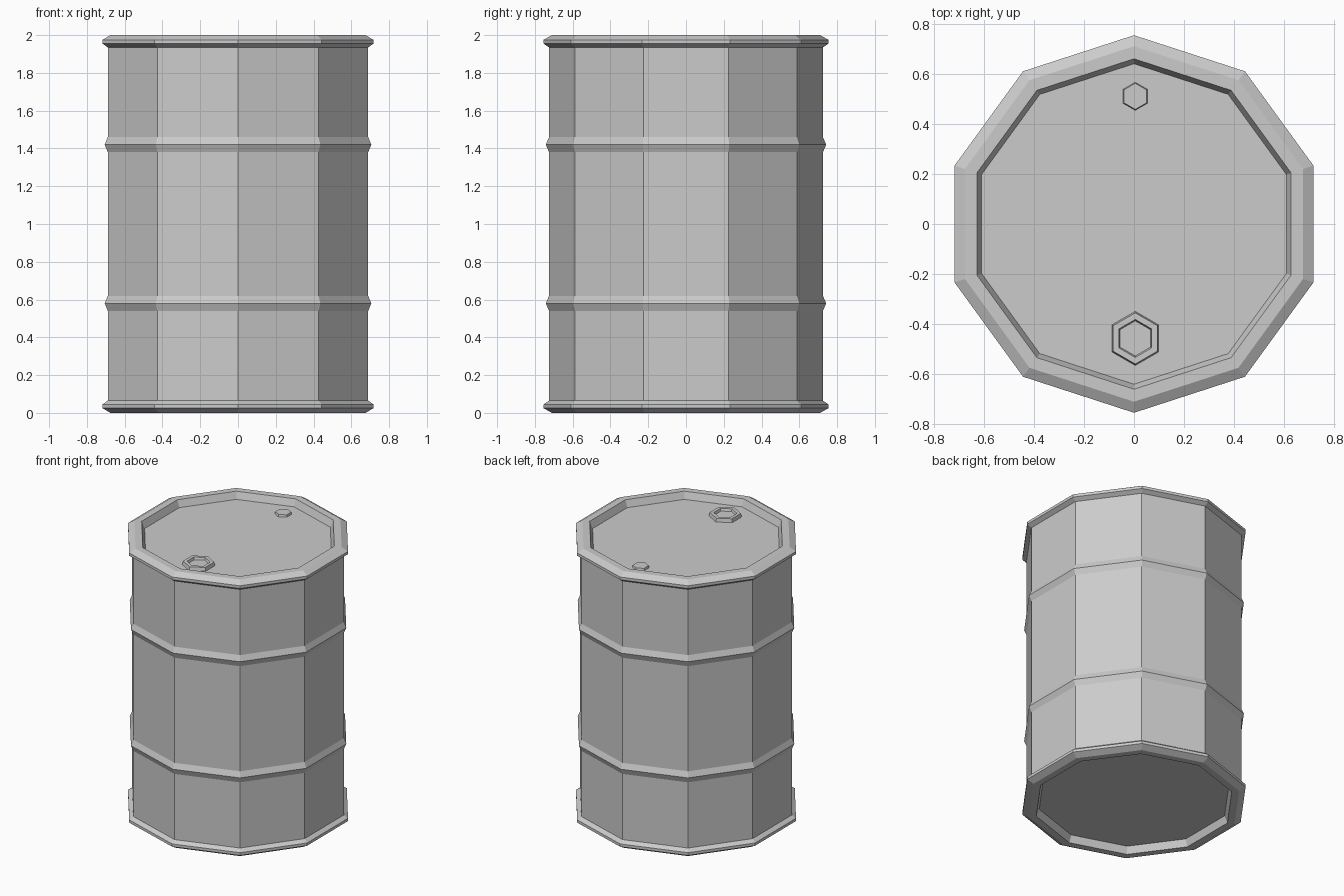
import bpy
import bmesh
from math import sin, cos, tau

cube = bpy.data.objects.get("Cube")
if cube:
    bpy.data.objects.remove(cube)

steel = bpy.data.materials.new("grey_steel")
steel.use_nodes = True
GREY = (0.6, 0.6, 0.6, 1)
steel.diffuse_color = GREY
steel.node_tree.nodes["Principled BSDF"].inputs["Base Color"].default_value = GREY


def lathe(name, profile, sides, centre=(0, 0), cap_start=True):
    """Stack flat-sided rings of (radius, height), with a corner on the y axis."""
    bm = bmesh.new()
    rings = [[bm.verts.new((centre[0] + r * sin(tau * i / sides),
                            centre[1] + r * cos(tau * i / sides), z))
              for i in range(sides)] for r, z in profile]
    for a, b in zip(rings, rings[1:]):
        for i in range(sides):
            j = (i + 1) % sides
            bm.faces.new((a[i], a[j], b[j], b[i]))
    if cap_start:
        bm.faces.new(rings[0])
    bm.faces.new(rings[-1])
    bmesh.ops.recalc_face_normals(bm, faces=bm.faces)
    mesh = bpy.data.meshes.new(name)
    bm.to_mesh(mesh)
    bm.free()
    mesh.materials.append(steel)
    obj = bpy.data.objects.new(name, mesh)
    bpy.context.collection.objects.link(obj)
    return obj


# Drum: recessed end, rolled rim and rib, mirrored about mid height
BODY, RIM, RIB, END = 0.725, 0.754, 0.742, 0.05
lower = [(0.64, END), (0.66, 0), (0.71, 0), (RIM, 0.025), (RIM, 0.045),
         (BODY, 0.065), (BODY, 0.54), (RIB, 0.58), (BODY, 0.62)]
upper = [(r, 2 - z) for r, z in reversed(lower)]
lathe("drum_body", lower + upper, 10)

# Small vent plug and large filler bung with a sunken middle
LID = 2 - END
lathe("vent_plug", [(0.056, LID - 0.01), (0.056, LID), (0.052, LID + 0.015)],
      6, (0.005, 0.51))
lathe("filler_bung", [(0.108, LID - 0.01), (0.108, LID), (0.102, LID + 0.025),
                      (0.076, LID + 0.025), (0.07, LID + 0.008)],
      6, (0.005, -0.457))
